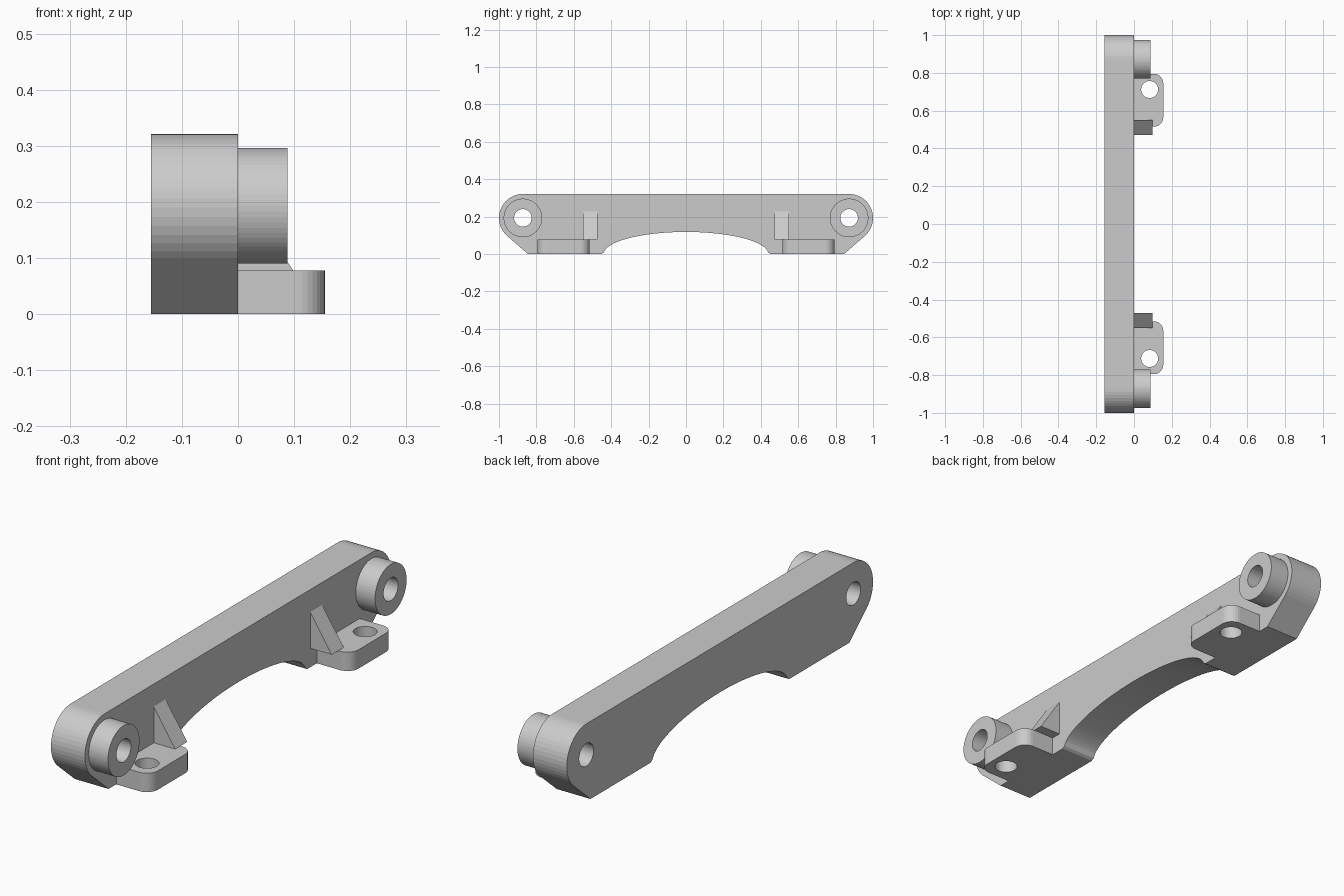
import bpy, bmesh
from math import cos, sin, radians
from mathutils import Vector

cube = bpy.data.objects.get("Cube")
if cube:
    bpy.data.objects.remove(cube, do_unlink=True)

# Single plain grey finish
grey = bpy.data.materials.new("plain_grey")
grey.use_nodes = True
colour = (0.6, 0.6, 0.6, 1)
grey.diffuse_color = colour
grey.node_tree.nodes["Principled BSDF"].inputs["Base Color"].default_value = colour

PLACE = {"X": lambda u, v, d: Vector((d, u, v)),
         "Y": lambda u, v, d: Vector((u, d, v)),
         "Z": lambda u, v, d: Vector((u, v, d))}


def arc(cu, cv, r, start, end, steps):
    """Points along an arc, both ends included."""
    angles = [radians(start + (end - start) * i / steps) for i in range(steps + 1)]
    return [(cu + r * cos(a), cv + r * sin(a)) for a in angles]


def circle(cu, cv, r, steps=48):
    return arc(cu, cv, r, 0, 360, steps)[:-1]


def prism(name, axis, low, high, outline, *holes):
    """Extrude a flat outline with optional holes along an axis."""
    place = PLACE[axis]
    bm = bmesh.new()
    edges = []
    for loop in (outline, *holes):
        verts = [bm.verts.new(place(u, v, low)) for u, v in loop]
        edges += [bm.edges.new((a, b)) for a, b in zip(verts, verts[1:] + verts[:1])]
    bmesh.ops.triangle_fill(bm, use_beauty=True, use_dissolve=False,
                            edges=edges, normal=place(0, 0, 1))
    new = bmesh.ops.extrude_face_region(bm, geom=bm.faces[:], use_keep_orig=True)["geom"]
    bmesh.ops.translate(bm, vec=place(0, 0, high - low),
                        verts=[g for g in new if isinstance(g, bmesh.types.BMVert)])
    bmesh.ops.recalc_face_normals(bm, faces=bm.faces[:])
    mesh = bpy.data.meshes.new(name)
    bm.to_mesh(mesh)
    bm.free()
    mesh.materials.append(grey)
    obj = bpy.data.objects.new(name, mesh)
    bpy.context.collection.objects.link(obj)
    return obj


PIN_Y, PIN_Z, PIN_R = 0.872, 0.193, 0.047

# Main plate: rounded ends, slanted heels and an arched underside
half = [(0.452, 0), (0.845, 0)] + arc(PIN_Y, PIN_Z, 0.128, -47, 90, 18)
arch = [(0.44 * cos(radians(a)), 0.118 * sin(radians(a))) for a in range(12, 169, 4)]
arch = [(0.441, 0.007)] + arch + [(-0.441, 0.007)]
outline = half + [(-y, z) for y, z in reversed(half)] + arch[::-1]
prism("main_plate", "X", -0.155, 0, outline,
      circle(PIN_Y, PIN_Z, PIN_R), circle(-PIN_Y, PIN_Z, PIN_R))

for side, s in (("back", 1), ("front", -1)):
    # Round boss around the pin hole
    prism(side + "_boss", "X", 0, 0.088,
          circle(s * PIN_Y, PIN_Z, 0.103, 64), circle(s * PIN_Y, PIN_Z, PIN_R))

    # Mounting tab with two rounded corners and a screw hole
    tab = ([(0, 0.515)] + arc(0.105, 0.565, 0.05, -90, 0, 8)
           + arc(0.105, 0.745, 0.05, 0, 90, 8) + [(0, 0.795)])
    prism(side + "_mounting_tab", "Z", 0, 0.078,
          [(x, s * y) for x, y in tab], circle(0.083, s * 0.712, 0.045))

    # Triangular brace above the tab
    y = s * 0.511
    prism(side + "_brace", "Y", y - 0.039, y + 0.039,
          [(0, 0.078), (0.098, 0.078), (0, 0.228)])
